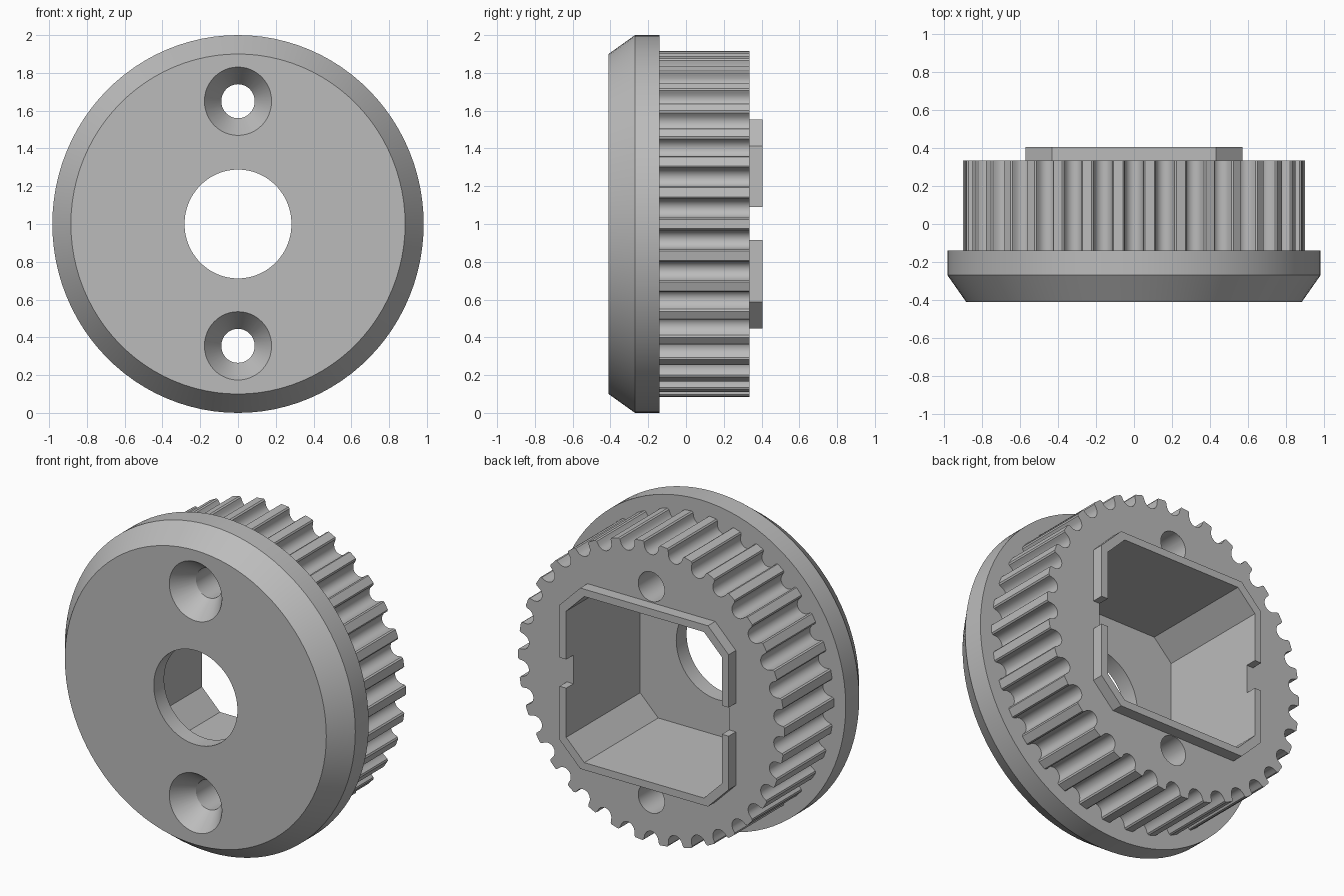
import bpy, bmesh, math

if "Cube" in bpy.data.objects:
    bpy.data.objects.remove(bpy.data.objects["Cube"])

SX = 0.983    # rounds are very slightly narrower across x
CZ = 1.0      # height of the axis
TEETH = 34

grey = bpy.data.materials.new("grey plastic")
grey.diffuse_color = (0.5, 0.5, 0.5, 1)
grey.use_nodes = True
grey.node_tree.nodes["Principled BSDF"].inputs["Base Color"].default_value = grey.diffuse_color


def loft(name, sections):
    """Closed solid through matching (y, [(x, z), ...]) sections."""
    bm = bmesh.new()
    rings = [[bm.verts.new((x, y, z)) for x, z in pts] for y, pts in sections]
    n = len(rings[0])
    for a, b in zip(rings, rings[1:]):
        for i in range(n):
            j = (i + 1) % n
            bm.faces.new((a[i], a[j], b[j], b[i]))
    bm.faces.new(rings[0][::-1])
    bm.faces.new(rings[-1])
    bmesh.ops.recalc_face_normals(bm, faces=bm.faces)
    mesh = bpy.data.meshes.new(name)
    bm.to_mesh(mesh)
    bm.free()
    mesh.materials.append(grey)
    ob = bpy.data.objects.new(name, mesh)
    bpy.context.collection.objects.link(ob)
    return ob


def circle(r, z=CZ, n=96):
    return [(SX * r * math.cos(2 * math.pi * i / n),
             z + r * math.sin(2 * math.pi * i / n)) for i in range(n)]


def octagon(hx, hz, c):
    q = [(hx, hz - c), (hx - c, hz)]
    q += [(-x, z) for x, z in q[::-1]]
    q += [(-x, -z) for x, z in q]
    return [(x, CZ + z) for x, z in q]


def gear_outline(r):
    """Toothed belt outline with round-bottomed grooves."""
    groove = [(-0.06, 0), (-0.052, -0.008)]
    groove += [(-0.05 * math.cos(math.pi * k / 10),
                -0.022 - 0.05 * math.sin(math.pi * k / 10)) for k in range(11)]
    groove += [(0.052, -0.008), (0.06, 0)]
    pts = []
    for i in range(TEETH):
        a = 2 * math.pi * (i + 0.5) / TEETH
        for t, d in groove:
            ang, rad = a + t / r, r + d
            pts.append((SX * rad * math.cos(ang), CZ + rad * math.sin(ang)))
    return pts


def combine(target, other, operation):
    mod = target.modifiers.new(operation.lower(), 'BOOLEAN')
    mod.operation, mod.object, mod.solver = operation, other, 'EXACT'
    bpy.context.view_layer.objects.active = target
    bpy.ops.object.modifier_apply(modifier=mod.name)
    bpy.data.objects.remove(other)


# Flange with a chamfered front rim
body = loft("pulley_body", [(-0.41, circle(0.9)), (-0.27, circle(1.0)),
                            (-0.14, circle(1.0))])

# Toothed drum and raised eight-sided collar
drum = gear_outline(0.918)
combine(body, loft("drum", [(-0.2, drum), (0.335, drum)]), 'UNION')
rim = octagon(0.572, 0.553, 0.14)
combine(body, loft("collar", [(0.2, rim), (0.405, rim)]), 'UNION')

# Deep pocket behind a thin front wall
pocket = octagon(0.527, 0.508, 0.122)
combine(body, loft("pocket", [(-0.31, pocket), (0.6, pocket)]), 'DIFFERENCE')

# Notches through both collar sides
for s in (-1, 1):
    slot = [(s * 0.45, 0.915), (s * 0.7, 0.915), (s * 0.7, 1.09), (s * 0.45, 1.09)]
    combine(body, loft("notch", [(0.335, slot), (0.6, slot)]), 'DIFFERENCE')

# Centre bore and countersunk screw holes
bore = circle(0.288)
combine(body, loft("bore", [(-0.6, bore), (-0.1, bore)]), 'DIFFERENCE')
for z in (0.355, 1.65):
    wide, narrow = circle(0.181, z, 48), circle(0.09, z, 48)
    combine(body, loft("screw_hole", [(-0.5, wide), (-0.41, wide), (-0.28, narrow),
                                      (0.6, narrow)]), 'DIFFERENCE')

# Smooth rounds, sharp edges
bpy.ops.object.select_all(action='DESELECT')
body.select_set(True)
bpy.context.view_layer.objects.active = body
bpy.ops.object.shade_smooth_by_angle(angle=math.radians(25))
